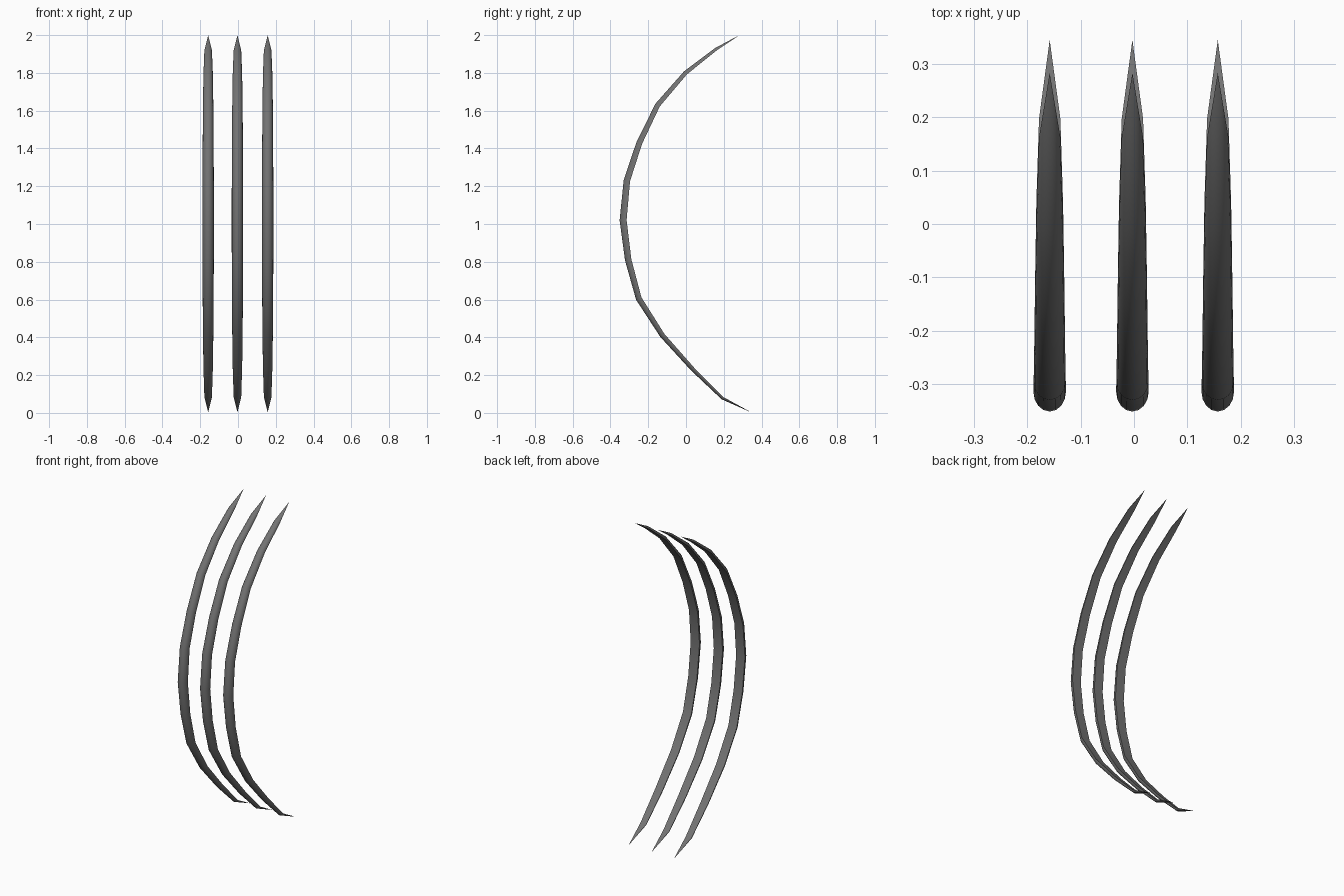
import bpy, bmesh, math
from mathutils import Vector

if "Cube" in bpy.data.objects:
    bpy.data.objects.remove(bpy.data.objects["Cube"], do_unlink=True)

# Dark steel
steel = bpy.data.materials.new("dark steel grey")
steel.use_nodes = True
colour = (0.17, 0.17, 0.17, 1)
steel.diffuse_color = colour
steel.node_tree.nodes["Principled BSDF"].inputs["Base Color"].default_value = colour

# Blade path: y, z, width, thickness
PATH = [
    (0.345, 0.003, 0, 0), (0.193, 0.078, 0.040, 0.015), (0.035, 0.232, 0.050, 0.022),
    (-0.125, 0.41, 0.055, 0.027), (-0.250, 0.605, 0.058, 0.031), (-0.306, 0.81, 0.060, 0.034),
    (-0.333, 1.02, 0.061, 0.037), (-0.313, 1.23, 0.060, 0.034), (-0.247, 1.43, 0.058, 0.031),
    (-0.150, 1.63, 0.055, 0.027), (-0.003, 1.80, 0.050, 0.022), (0.158, 1.925, 0.040, 0.015),
    (0.283, 2.0, 0, 0),
]
ARC = 8  # facets across the rounded front


def build_blade(name, x):
    bm = bmesh.new()
    rings = []
    for i, (y, z, width, thick) in enumerate(PATH):
        centre = Vector((x, y, z))
        if width == 0:
            rings.append([bm.verts.new(centre)])
            continue
        before, after = PATH[i - 1], PATH[i + 1]
        along = Vector((0, after[0] - before[0], after[1] - before[1])).normalized()
        outward = Vector((0, -along.z, along.y))
        # D-shaped section: rounded front, flat back
        ring = []
        for k in range(ARC + 1):
            a = math.pi * k / ARC
            ring.append(bm.verts.new(centre + Vector((math.cos(a) * width / 2, 0, 0))
                                     + outward * (math.sin(a) - 0.5) * thick))
        rings.append(ring)
    n = ARC + 1
    for lower, upper in zip(rings, rings[1:]):
        for k in range(n):
            j = (k + 1) % n
            if len(lower) == 1:
                bm.faces.new((lower[0], upper[j], upper[k]))
            elif len(upper) == 1:
                bm.faces.new((lower[k], lower[j], upper[0]))
            else:
                bm.faces.new((lower[k], lower[j], upper[j], upper[k]))
    bmesh.ops.recalc_face_normals(bm, faces=bm.faces)
    mesh = bpy.data.meshes.new(name)
    bm.to_mesh(mesh)
    bm.free()
    mesh.materials.append(steel)
    blade = bpy.data.objects.new(name, mesh)
    bpy.context.collection.objects.link(blade)
    bpy.ops.object.select_all(action='DESELECT')
    blade.select_set(True)
    bpy.context.view_layer.objects.active = blade
    bpy.ops.object.shade_smooth_by_angle(angle=math.radians(30))


# Three parallel curved blades
for name, x in (("right_blade", -0.158), ("middle_blade", -0.003), ("left_blade", 0.157)):
    build_blade(name, x)
